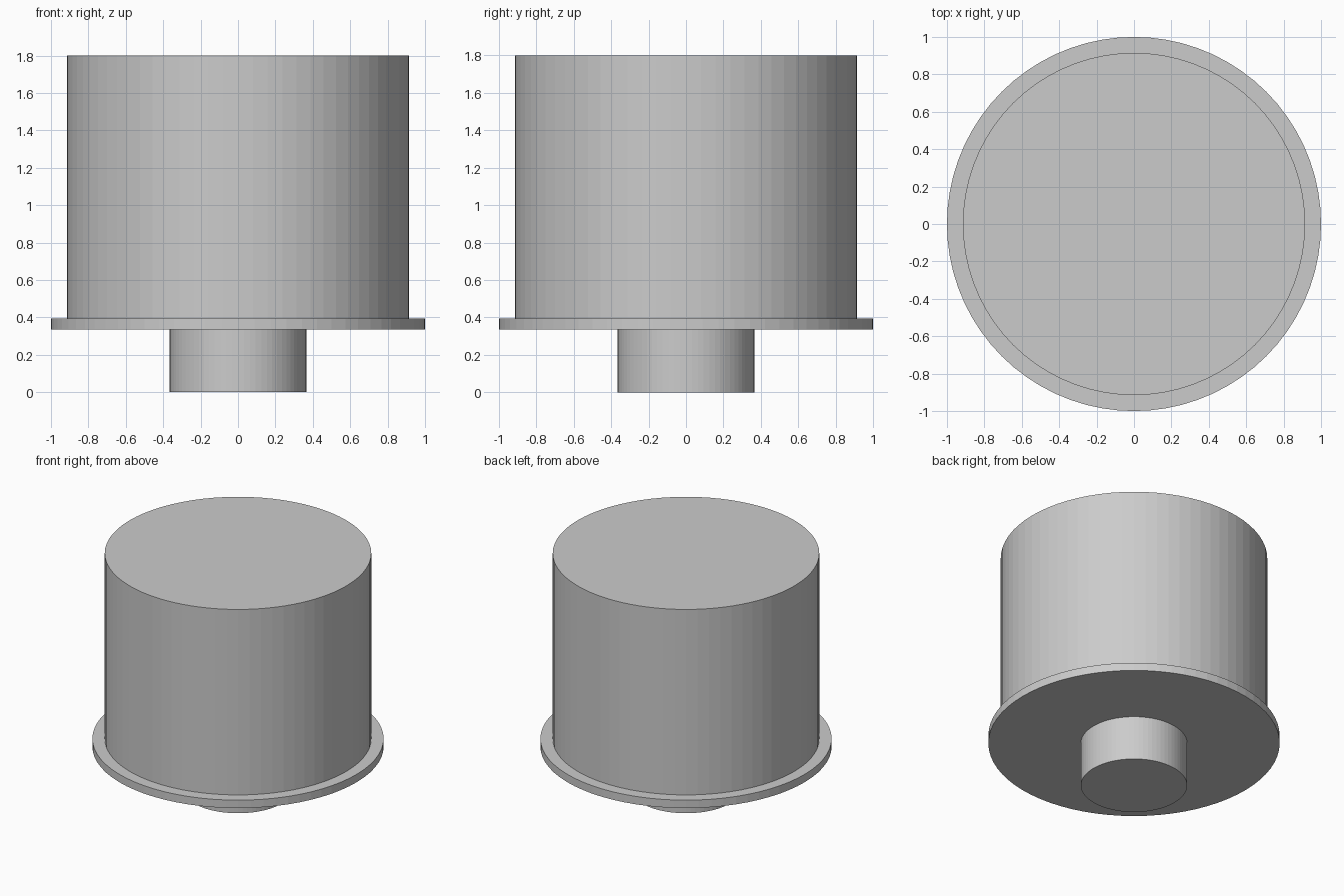
import bpy

# Remove the default cube
cube = bpy.data.objects.get("Cube")
if cube:
    bpy.data.objects.remove(cube, do_unlink=True)

# Single grey material
GREY = (0.6, 0.6, 0.6, 1.0)
grey = bpy.data.materials.new("plain_grey")
grey.use_nodes = True
grey.diffuse_color = GREY
grey.node_tree.nodes["Principled BSDF"].inputs["Base Color"].default_value = GREY


def cylinder(name, radius, bottom, top, sides=72):
    """Upright capped cylinder between two heights."""
    bpy.ops.mesh.primitive_cylinder_add(
        vertices=sides, radius=radius, depth=top - bottom,
        location=(0, 0, (bottom + top) / 2))
    part = bpy.context.object
    part.name = part.data.name = name
    part.data.materials.append(grey)
    return part


# Stem below, thin flange, large drum on top
cylinder("stem", 0.365, 0.0, 0.34)
cylinder("flange", 1.0, 0.335, 0.395)
cylinder("drum", 0.915, 0.395, 1.8)
